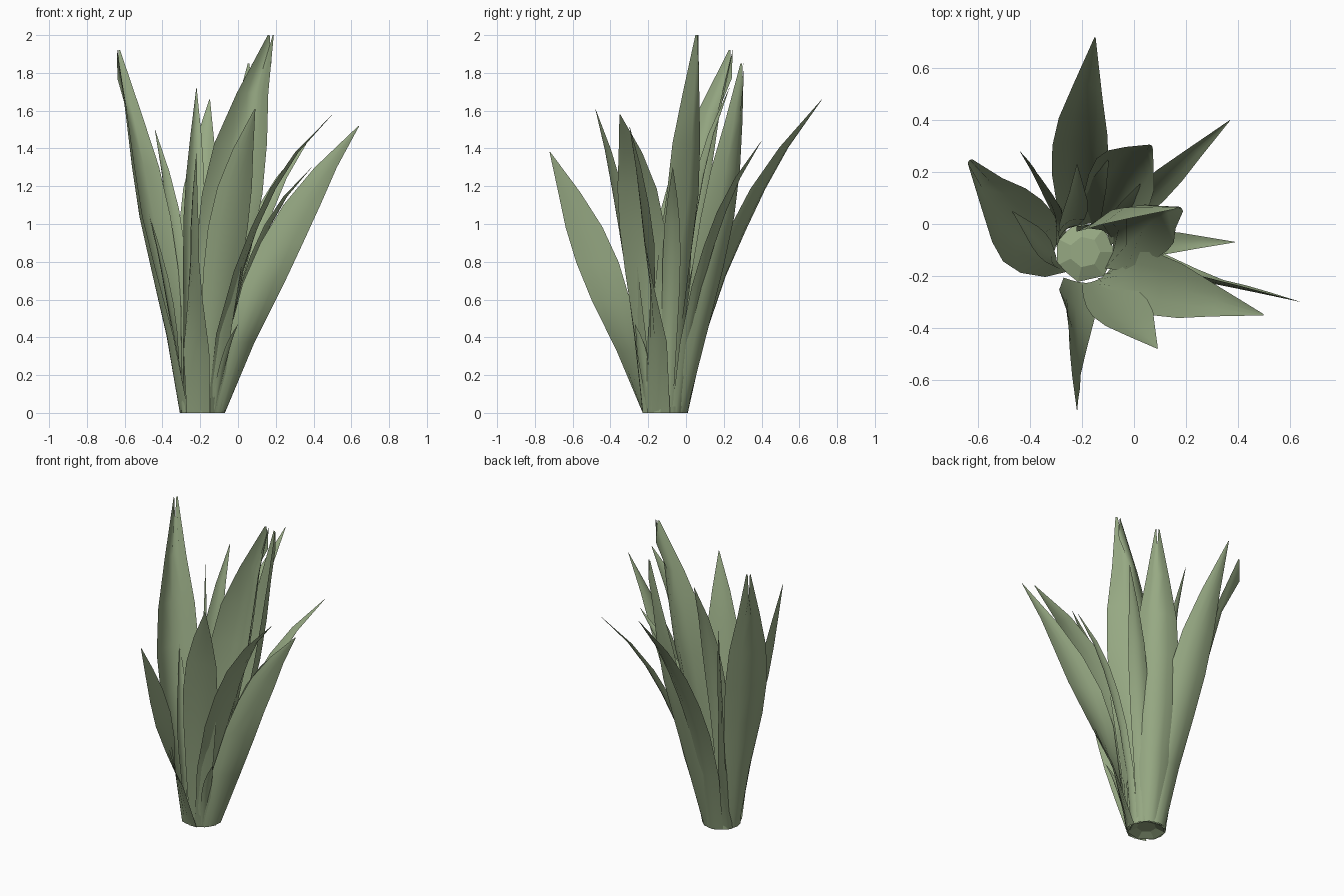
import bpy
import math
from mathutils import Vector

cube = bpy.data.objects.get("Cube")
if cube:
    bpy.data.objects.remove(cube, do_unlink=True)

green = bpy.data.materials.new("sage_green")
green.use_nodes = True
green.diffuse_color = (0.31, 0.40, 0.23, 1)
green.node_tree.nodes["Principled BSDF"].inputs["Base Color"].default_value = green.diffuse_color

CENTRE = Vector((-0.19, -0.108, 0))
RADIUS = 0.118
# Leaf outline: position along the leaf, share of the full width
OUTLINE = ((0, 0.55), (0.2, 0.77), (0.38, 0.95), (0.52, 1), (0.66, 0.87), (0.81, 0.52), (1, 0.02))
ACROSS = (-1, -0.5, 0, 0.5, 1)


def add_mesh(name, verts, faces, smooth):
    mesh = bpy.data.meshes.new(name)
    mesh.from_pydata(verts, [], faces)
    mesh.materials.append(green)
    for poly in mesh.polygons:
        poly.use_smooth = smooth
    mesh.update()
    obj = bpy.data.objects.new(name, mesh)
    bpy.context.collection.objects.link(obj)
    return obj


def leaf(name, base_angle, mid, tip, width, yaw, cup=0.2, notch=0):
    """A cupped blade from the base ring through mid to tip; notch splits the tip."""
    a, y = math.radians(base_angle), math.radians(yaw)
    outward = Vector((math.cos(a), math.sin(a), 0))
    tangent = Vector((-outward.y, outward.x, 0))
    side = Vector((math.cos(y), math.sin(y), 0))
    if side.dot(tangent) < 0:
        side = -side
    base, mid, tip = CENTRE + outward * RADIUS, Vector(mid), Vector(tip)
    verts = []
    for t, share in OUTLINE:
        # Curve through the three guide points
        spine = (base * (2 * (t - 0.5) * (t - 1)) + mid * (4 * t * (1 - t))
                 + tip * (2 * t * (t - 0.5)))
        across = tangent.lerp(side, min(1, t / 0.45)).normalized()
        inward = Vector((-across.y, across.x, 0))
        if t == 1 and notch:
            share = 0.1
        half = width * share / 2
        for s in ACROSS:
            bend = cup * half * (2 * s * s - min(1, 2 * t))
            verts.append(spine + across * (s * half) + inward * bend)
    n = len(ACROSS)
    verts[-3].z -= notch
    faces = [(r * n + c, r * n + c + 1, (r + 1) * n + c + 1, (r + 1) * n + c)
             for r in range(len(OUTLINE) - 1) for c in range(n - 1)]
    return add_mesh(name, verts, faces, True)


# Tall inner leaves
leaf("tall_right_leaf", 25, (-0.02, 0.0, 1.12), (0.175, 0.06, 2.0), 0.33, -14, 0.4, 0.15)
leaf("tall_left_leaf", 180, (-0.46, -0.01, 1.0), (-0.635, 0.24, 1.92), 0.28, 58, 0.3, 0.15)
leaf("back_right_leaf", 60, (-0.02, 0.19, 1.0), (0.065, 0.3, 1.85), 0.27, -40, 0.3, 0.12)
leaf("inner_narrow_leaf", 140, (-0.24, 0.03, 1.0), (-0.22, 0.23, 1.72), 0.12, 25)

# Spreading outer leaves
leaf("back_leaf", 95, (-0.2, 0.27, 0.93), (-0.15, 0.72, 1.66), 0.23, -20)
leaf("back_right_thin_leaf", 35, (0.06, 0.12, 0.85), (0.37, 0.4, 1.44), 0.12, -25)
leaf("right_thin_leaf", 5, (0.08, -0.08, 0.8), (0.39, -0.07, 1.3), 0.1, 70)
leaf("right_leaf", -20, (0.215, -0.2, 0.87), (0.64, -0.3, 1.52), 0.23, -12, 0.1)
leaf("right_front_leaf", -45, (0.08, -0.23, 0.95), (0.5, -0.35, 1.58), 0.24, 85, 0.1)
leaf("front_leaf", -65, (-0.055, -0.33, 0.95), (0.09, -0.48, 1.61), 0.22, 17, 0.1)
leaf("front_low_leaf", -100, (-0.235, -0.46, 0.77), (-0.22, -0.72, 1.38), 0.23, 102, 0.05)
leaf("back_left_leaf", 150, (-0.33, 0.1, 0.85), (-0.44, 0.28, 1.5), 0.14, -55)

# Short young leaves
leaf("young_left_leaf", 205, (-0.36, -0.08, 0.55), (-0.47, 0.05, 1.05), 0.09, 70)
leaf("young_front_leaf", -55, (-0.07, -0.23, 0.28), (0.0, -0.27, 0.47), 0.06, 60)

# Faceted base cup
SIDES = 7
rim, floor = [], []
for i in range(SIDES):
    ang = 2 * math.pi * i / SIDES
    ray = Vector((math.cos(ang), math.sin(ang), 0))
    rim.append(CENTRE + ray * RADIUS)
    floor.append(CENTRE + ray * 0.06 + Vector((0, 0, 0.025)))
walls = [(i, (i + 1) % SIDES, SIDES + (i + 1) % SIDES, SIDES + i) for i in range(SIDES)]
add_mesh("base_cup", rim + floor, walls + [tuple(range(SIDES, 2 * SIDES))], False)
